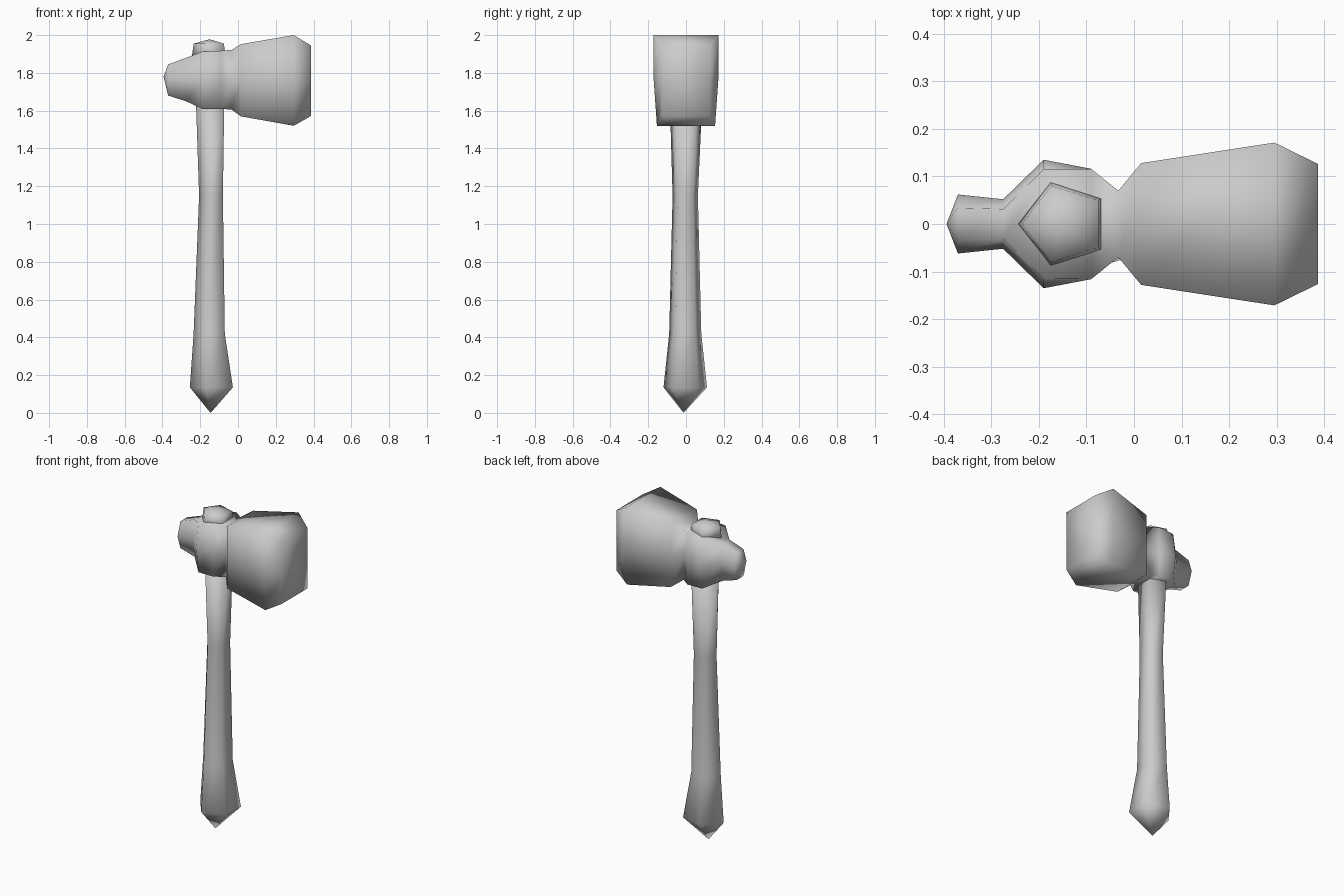
import bpy, bmesh
from math import sin, cos, radians

cube = bpy.data.objects.get("Cube")
if cube:
    bpy.data.objects.remove(cube, do_unlink=True)

grey = bpy.data.materials.new("plain grey")
grey.use_nodes = True
colour = (0.6, 0.6, 0.6, 1)
grey.diffuse_color = colour
grey.node_tree.nodes["Principled BSDF"].inputs["Base Color"].default_value = colour


def loft(name, rings, start=None, end=None):
    """Skin equal rings; each end closes to a point, or to a flat face."""
    bm = bmesh.new()
    loops = [[bm.verts.new(p) for p in ring] for ring in rings]
    n = len(loops[0])
    for a, b in zip(loops, loops[1:]):
        for i in range(n):
            j = (i + 1) % n
            bm.faces.new((a[i], a[j], b[j], b[i]))
    for loop, point in ((loops[0], start), (loops[-1], end)):
        if point:
            tip = bm.verts.new(point)
            for i in range(n):
                bm.faces.new((loop[i], loop[(i + 1) % n], tip))
        else:
            bm.faces.new(loop)
    bmesh.ops.recalc_face_normals(bm, faces=bm.faces)
    mesh = bpy.data.meshes.new(name)
    bm.to_mesh(mesh)
    bm.free()
    mesh.materials.append(grey)
    mesh.shade_smooth()
    obj = bpy.data.objects.new(name, mesh)
    bpy.context.collection.objects.link(obj)
    return obj


def pentagon(z, left, right, half_depth, y=0):
    """Five-sided level ring with its point towards -x."""
    rx = (right - left) / (1 + cos(radians(36)))
    ry = half_depth / sin(radians(72))
    return [(left + rx + rx * cos(radians(a)), y + ry * sin(radians(a)), z)
            for a in range(36, 396, 72)]


def section(x, half, low, high, top=1.0, bottom=1.0):
    """Six-point upright ring; top and bottom narrow its corners."""
    mid = (low + high) / 2
    return [(x, half * top, high), (x, half, mid), (x, half * bottom, low),
            (x, -half * bottom, low), (x, -half, mid), (x, -half * top, high)]


# Handle: pointed pommel, slim grip, flaring into the head
loft("handle", [
    pentagon(0.135, -0.255, -0.027, 0.115, -0.004),
    pentagon(0.42, -0.235, -0.07, 0.085, -0.004),
    pentagon(1.15, -0.206, -0.08, 0.067, -0.004),
    pentagon(1.63, -0.222, -0.073, 0.085),
], start=(-0.145, -0.013, 0))

# Handle end showing above the head
loft("handle_cap", [
    pentagon(1.88, -0.245, -0.064, 0.093),
    pentagon(1.955, -0.235, -0.075, 0.08),
], end=(-0.15, 0, 1.978))

# Head: small poll, collar, narrow neck and heavy striking block
loft("hammer_head", [
    section(-0.37, 0.062, 1.68, 1.845, 0.55, 0.55),
    section(-0.275, 0.052, 1.65, 1.88, 0.6, 0.6),
    section(-0.19, 0.135, 1.61, 1.912, 0.85, 0.85),
    section(-0.09, 0.116, 1.61, 1.917),
    section(-0.033, 0.07, 1.605, 1.922),
    section(0.015, 0.128, 1.57, 1.952),
    section(0.295, 0.171, 1.52, 2.0, 1.0, 0.9),
    section(0.387, 0.126, 1.572, 1.945),
], start=(-0.394, 0, 1.78))
